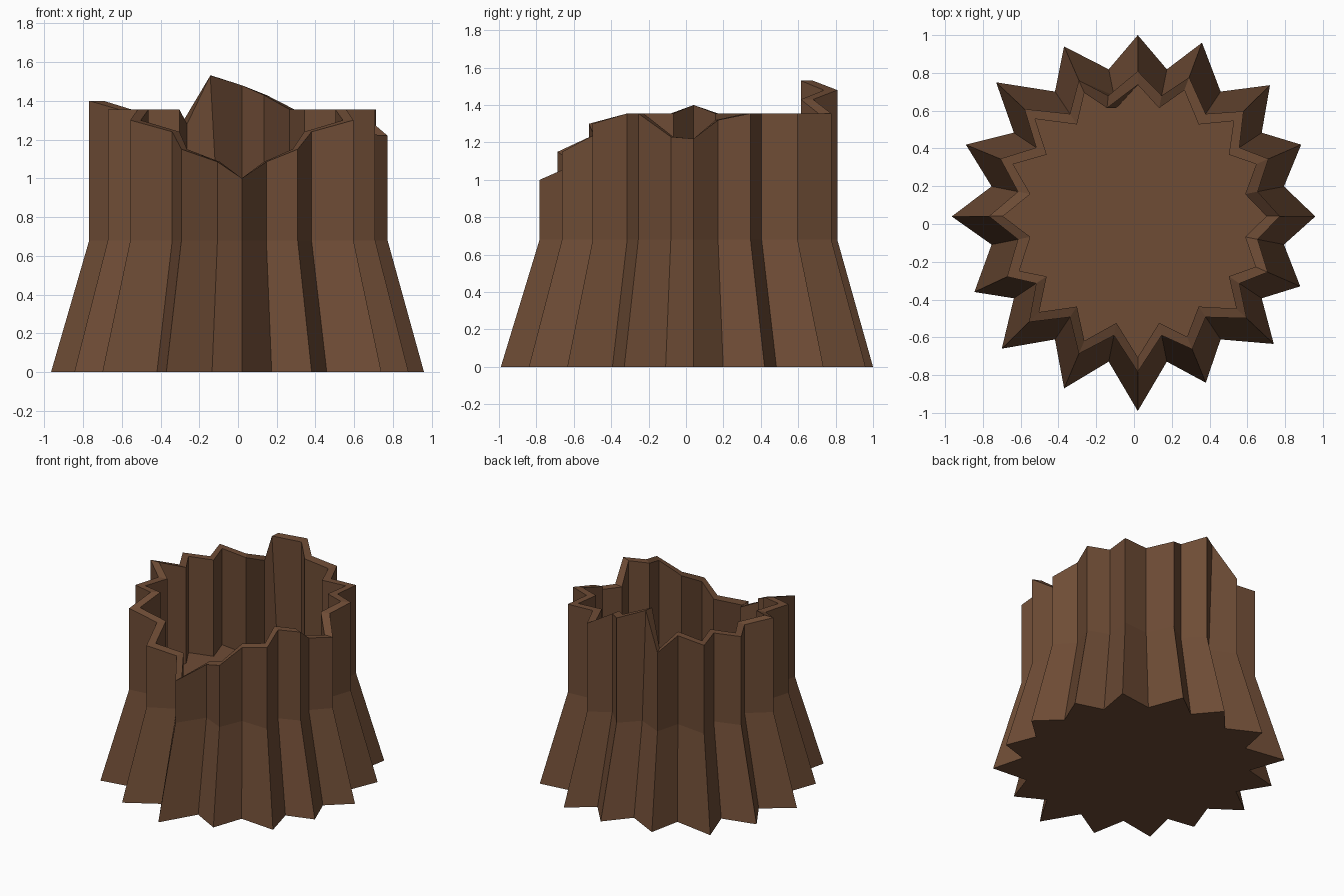
import bpy, bmesh, math

cube = bpy.data.objects.get("Cube")
if cube:
    bpy.data.objects.remove(cube, do_unlink=True)

CX, CY = 0.02, 0.045          # trunk axis
KINK, FLOOR = 0.68, 0.62      # top of the root flare, hollow floor

# Root tips, clockwise from the back: x, y, rim height, rim height of the next groove
ROOTS = [
    (0.02, 1.00, 1.48, 1.43), (0.36, 0.96, 1.355, 1.355),
    (0.72, 0.735, 1.355, 1.355), (0.885, 0.42, 1.355, 1.32),
    (0.96, 0.04, 1.22, 1.23), (0.88, -0.33, 1.355, 1.355),
    (0.74, -0.635, 1.30, 1.24), (0.38, -0.84, 1.15, 1.085),
    (0.02, -0.99, 1.0, 1.085), (-0.37, -0.87, 1.15, 1.24),
    (-0.70, -0.66, 1.30, 1.355), (-0.845, -0.36, 1.355, 1.355),
    (-0.965, 0.04, 1.40, 1.355), (-0.89, 0.42, 1.355, 1.355),
    (-0.73, 0.75, 1.355, 1.355), (-0.37, 0.94, 1.28, 1.53),
]
GROOVE_RADIUS = 0.789

# Star outline alternating root tips and grooves
outline, rim = [], []
for i, (x, y, tip_z, groove_z) in enumerate(ROOTS):
    a = math.pi / 2 - math.tau * (i + 0.5) / len(ROOTS)
    outline.append((x - CX, y - CY))
    outline.append((GROOVE_RADIUS * math.cos(a), GROOVE_RADIUS * math.sin(a)))
    rim += [tip_z, groove_z]

bm = bmesh.new()


def ring(tip_scale, groove_scale, heights, lean=0.0):
    """Add one star ring; lean shifts the splintered groove sideways."""
    verts = []
    for i, (x, y) in enumerate(outline):
        s = groove_scale if i % 2 else tip_scale
        dx = lean if i == len(outline) - 1 else 0
        verts.append(bm.verts.new((CX + x * s + dx, CY + y * s, heights[i])))
    return verts


n = len(outline)
rings = [
    ring(1, 1, [0] * n),                      # ground
    ring(0.80, 0.82, [KINK] * n),             # top of flare
    ring(0.80, 0.82, rim, -0.03),             # outer broken edge
    ring(0.725, 0.735, rim, -0.05),           # inner broken edge
    ring(0.725, 0.735, [FLOOR] * n),          # hollow floor
]
for low, high in zip(rings, rings[1:]):
    for i in range(n):
        j = (i + 1) % n
        bm.faces.new((low[i], low[j], high[j], high[i]))
bm.faces.new(rings[0])
bm.faces.new(rings[-1])
bmesh.ops.recalc_face_normals(bm, faces=bm.faces)

mesh = bpy.data.meshes.new("hollow_stump")
bm.to_mesh(mesh)
bm.free()
stump = bpy.data.objects.new("hollow_stump", mesh)
bpy.context.collection.objects.link(stump)

# Brown bark
bark = bpy.data.materials.new("brown_bark")
bark.use_nodes = True
color = (0.156, 0.072, 0.036, 1)
bark.diffuse_color = color
bsdf = bark.node_tree.nodes["Principled BSDF"]
bsdf.inputs["Base Color"].default_value = color
bsdf.inputs["Roughness"].default_value = 0.9
mesh.materials.append(bark)
